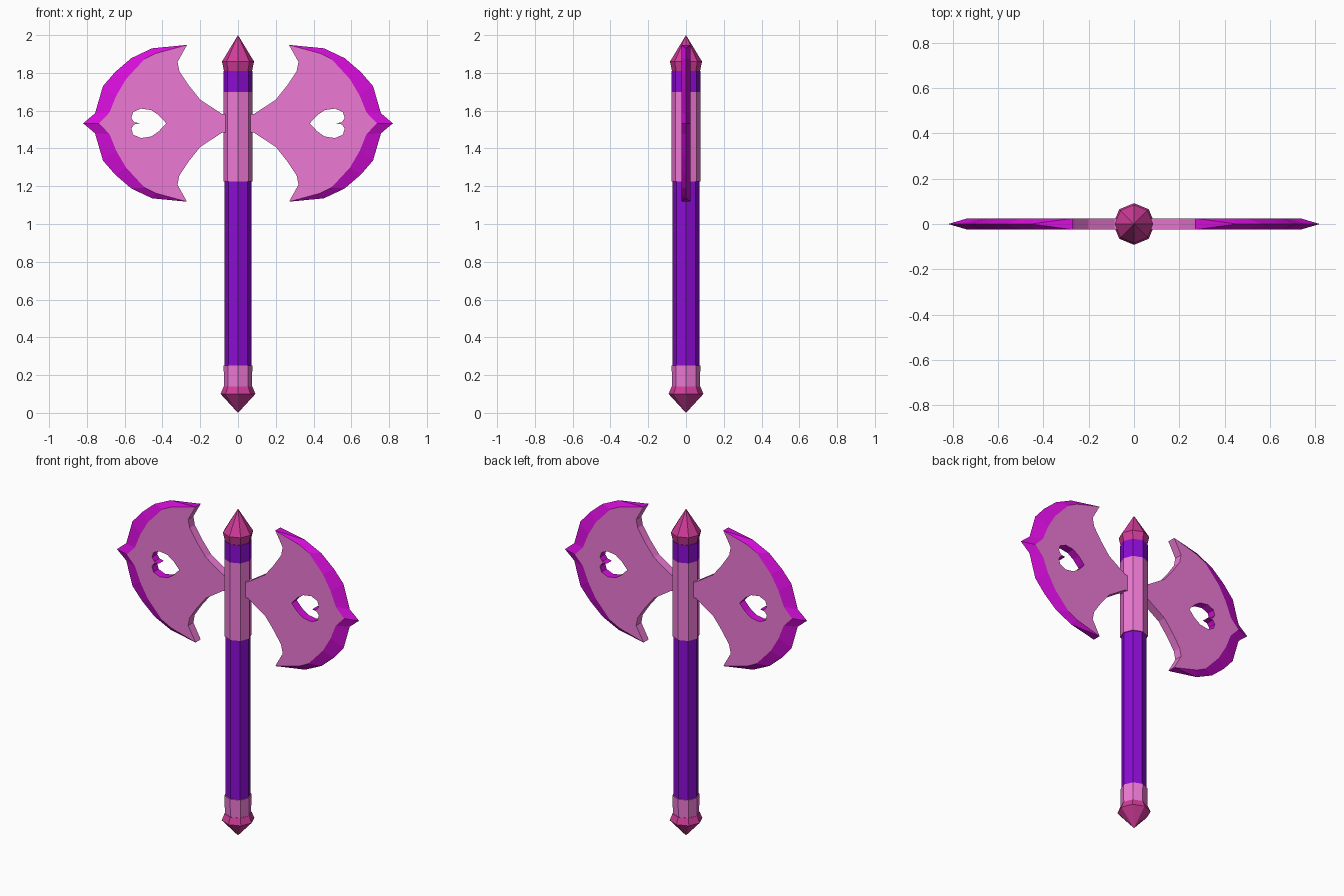
import bpy, bmesh, math

if "Cube" in bpy.data.objects:
    bpy.data.objects.remove(bpy.data.objects["Cube"])

def material(name, rgb):
    m = bpy.data.materials.new(name)
    m.diffuse_color = (*rgb, 1)
    m.use_nodes = True
    m.node_tree.nodes["Principled BSDF"].inputs["Base Color"].default_value = m.diffuse_color
    return m

PINK = material("pink", (0.85, 0.19, 0.66))
PURPLE = material("purple", (0.26, 0.004, 0.65))
MAGENTA = material("magenta", (0.68, 0.004, 0.71))
ROSE = material("rose", (0.64, 0.045, 0.32))

def finish(bm, name, mats):
    bmesh.ops.remove_doubles(bm, verts=bm.verts, dist=1e-5)
    bmesh.ops.recalc_face_normals(bm, faces=bm.faces)
    me = bpy.data.meshes.new(name)
    bm.to_mesh(me)
    bm.free()
    for m in mats:
        me.materials.append(m)
    ob = bpy.data.objects.new(name, me)
    bpy.context.collection.objects.link(ob)
    return ob

def turned(name, profile, mat, sides=8):
    """Eight-sided turned part from (radius, z) points."""
    bm = bmesh.new()
    vs = [bm.verts.new((r, 0, z)) for r, z in profile]
    es = [bm.edges.new(p) for p in zip(vs, vs[1:])]
    bmesh.ops.spin(bm, geom=vs + es, cent=(0, 0, 0), axis=(0, 0, 1),
                   angle=math.tau, steps=sides, use_merge=False)
    return finish(bm, name, [mat])

# Handle, stacked from the bottom up
turned("pommel", [(0, 0), (0.092, 0.10), (0.076, 0.14), (0, 0.14)], ROSE)
turned("lower_collar", [(0, 0.14), (0.074, 0.14), (0.076, 0.25), (0, 0.25)], PINK)
turned("grip", [(0, 0.25), (0.071, 0.25), (0.071, 1.225), (0, 1.225)], PURPLE)
turned("head_sleeve", [(0, 1.225), (0.077, 1.225), (0.077, 1.70), (0, 1.70)], PINK)
turned("upper_collar", [(0, 1.70), (0.077, 1.70), (0.077, 1.81), (0, 1.81)], PURPLE)
turned("top_spike", [(0, 1.81), (0.074, 1.81), (0.085, 1.86), (0, 2.0)], ROSE)

# Blade outlines for the upper half, heights measured from the blade's mid line
MID, HALF = 1.533, 0.025
neck = [(0.062, 0), (0.062, 0.047), (0.085, 0.05), (0.20, 0.125), (0.26, 0.2),
        (0.31, 0.275), (0.32, 0.325), (0.27, 0.415)]
bevel = [(0.27, 0.415), (0.435, 0.37), (0.495, 0.34), (0.593, 0.234),
         (0.645, 0.145), (0.68, 0.058), (0.735, 0)]
edge = [(0.27, 0.415), (0.455, 0.397), (0.565, 0.345), (0.715, 0.197),
        (0.757, 0.053), (0.82, 0)]
edge.insert(3, (0.65, 0.272))
heart = [(0.52, 0), (0.55, 0.006), (0.565, 0.028), (0.555, 0.06), (0.513, 0.078),
         (0.46, 0.07), (0.42, 0.043), (0.38, 0)]

def blade(name, side):
    bm = bmesh.new()
    def face(pts, mat):
        f = bm.faces.new([bm.verts.new(p) for p in pts])
        f.material_index = mat
    for up in (1, -1):
        def at(p, y):
            return (side * p[0], y, MID + up * p[1])
        for y in (-HALF, HALF):
            # flat cheek and sharpened bevel
            face([at(p, y) for p in neck + bevel[1:] + heart], 0)
            for i in range(len(edge) - 1):
                a, b = at(bevel[i], y), at(bevel[i + 1], y)
                c, d = at(edge[i + 1], 0), at(edge[i], 0)
                face([a, b, c] if i == 0 else [a, b, c, d], 1)
        # thick horn end, neck walls and heart walls
        face([at(edge[0], -HALF), at(edge[0], HALF), at(edge[1], 0)], 1)
        for line, mat in ((neck, 0), (heart, 1)):
            for p, q in zip(line, line[1:]):
                face([at(p, -HALF), at(q, -HALF), at(q, HALF), at(p, HALF)], mat)
    return finish(bm, name, [PINK, MAGENTA])

blade("right_blade", 1)
blade("left_blade", -1)
